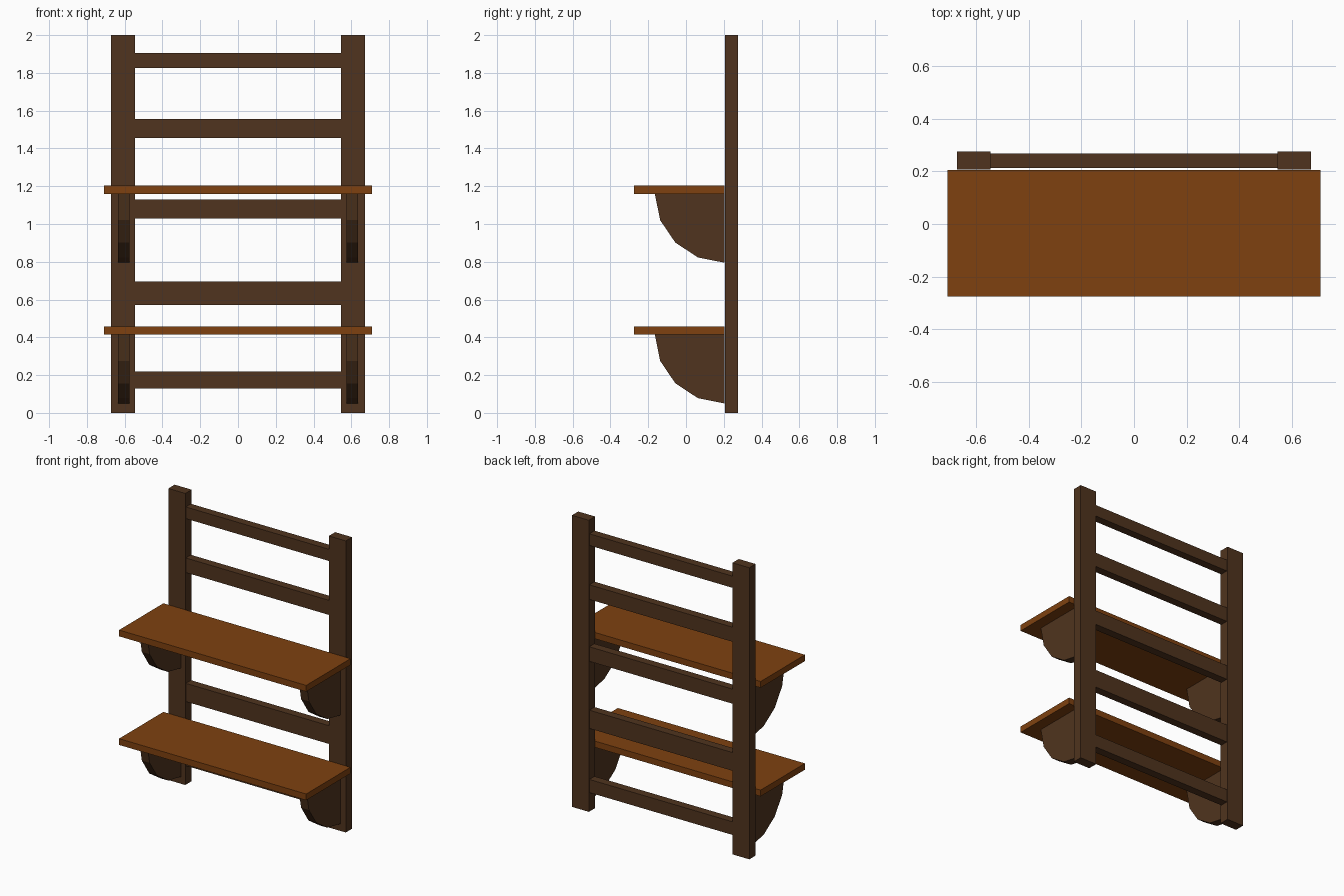
import bpy, bmesh, math

if "Cube" in bpy.data.objects:
    bpy.data.objects.remove(bpy.data.objects["Cube"])


def material(name, rgb):
    m = bpy.data.materials.new(name)
    m.diffuse_color = (*rgb, 1)
    m.use_nodes = True
    m.node_tree.nodes["Principled BSDF"].inputs["Base Color"].default_value = m.diffuse_color
    return m


DARK = material("dark_wood", (0.08, 0.034, 0.013))
WARM = material("warm_wood", (0.21, 0.053, 0.005))


def box(name, xs, ys, zs, mat):
    bm = bmesh.new()
    bmesh.ops.create_cube(bm, size=1)
    for v in bm.verts:
        for i, (lo, hi) in enumerate((xs, ys, zs)):
            v.co[i] = hi if v.co[i] > 0 else lo
    return finish(name, bm, mat)


def finish(name, bm, mat):
    bmesh.ops.recalc_face_normals(bm, faces=bm.faces)
    mesh = bpy.data.meshes.new(name)
    bm.to_mesh(mesh)
    bm.free()
    mesh.materials.append(mat)
    ob = bpy.data.objects.new(name, mesh)
    bpy.context.collection.objects.link(ob)
    return ob


def bracket(name, x0, x1, top):
    # quarter-round plate, four straight segments along the curve
    bm = bmesh.new()
    back, ry, rz = 0.205, 0.37, 0.365
    pts = [(back, top)]
    for i in range(5):
        a = math.pi / 2 * i / 4
        pts.append((back - ry * math.cos(a), top - rz * math.sin(a)))
    face = bm.faces.new([bm.verts.new((x0, y, z)) for y, z in pts])
    ext = bmesh.ops.extrude_face_region(bm, geom=[face], use_keep_orig=True)
    for v in ext["geom"]:
        if isinstance(v, bmesh.types.BMVert):
            v.co.x = x1
    return finish(name, bm, DARK)


# upright posts
for side, s in (("left", -1), ("right", 1)):
    xs = sorted((s * 0.545, s * 0.673))
    box(f"post_{side}", xs, (0.207, 0.275), (0, 2), DARK)

# ladder rungs between the posts
rungs = [(0.13, 0.22), (0.57, 0.695), (1.03, 1.13), (1.455, 1.555), (1.825, 1.905)]
for i, zs in enumerate(rungs):
    box(f"rung_{i + 1}", (-0.545, 0.545), (0.213, 0.269), zs, DARK)

# shelves with a bracket under each end
for level, z0, z1 in (("lower", 0.415, 0.458), ("upper", 1.16, 1.203)):
    box(f"shelf_{level}", (-0.71, 0.71), (-0.275, 0.205), (z0, z1), WARM)
    for side, s in (("left", -1), ("right", 1)):
        x0, x1 = sorted((s * 0.575, s * 0.634))
        bracket(f"bracket_{level}_{side}", x0, x1, z0)
